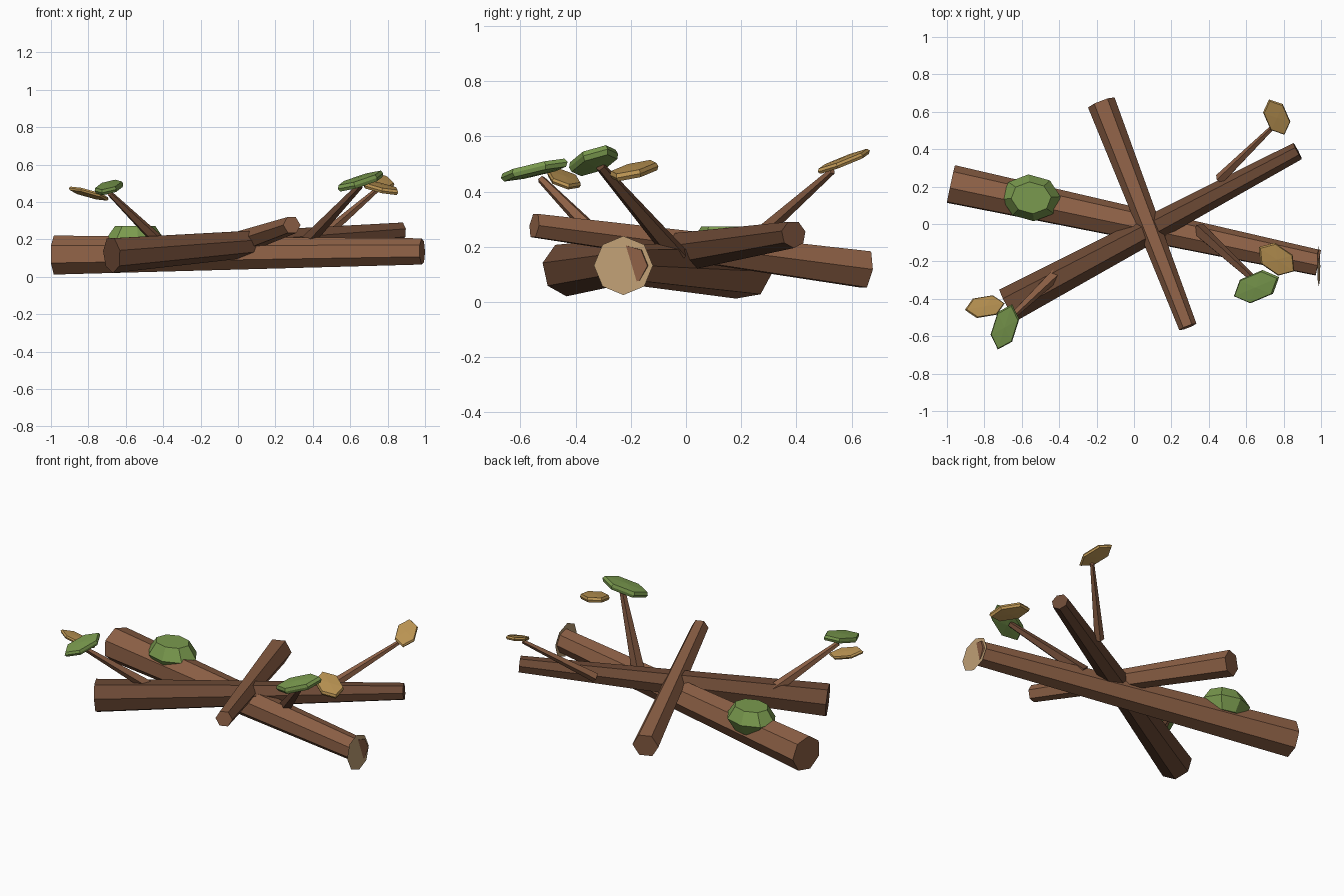
import bpy, bmesh, math
from mathutils import Vector

if "Cube" in bpy.data.objects:
    bpy.data.objects.remove(bpy.data.objects["Cube"])


def make_mat(name, hexcol):
    rgb = [int(hexcol[i:i + 2], 16) / 255 for i in (0, 2, 4)]
    lin = [c / 12.92 if c <= 0.04045 else ((c + 0.055) / 1.055) ** 2.4 for c in rgb]
    m = bpy.data.materials.new(name)
    m.diffuse_color = (*lin, 1)
    m.use_nodes = True
    m.node_tree.nodes["Principled BSDF"].inputs["Base Color"].default_value = m.diffuse_color
    return m


LIGHT = make_mat("light_bark", "8E6146")
DARK = make_mat("dark_bark", "6C4935")
CUT = make_mat("cut_wood", "BE9E74")
GREEN = make_mat("green_leaf", "7A9A4E")
TAN = make_mat("dry_leaf", "BD9654")


def finish(bm, name, mat):
    bmesh.ops.recalc_face_normals(bm, faces=bm.faces)
    me = bpy.data.meshes.new(name)
    bm.to_mesh(me)
    bm.free()
    me.materials.append(mat)
    ob = bpy.data.objects.new(name, me)
    bpy.context.collection.objects.link(ob)
    return ob


def ring(bm, centre, u, v, sides, phase=0.0):
    """Loop of verts around centre; u and v carry the radii."""
    out = []
    for i in range(sides):
        a = math.radians(phase) + 2 * math.pi * i / sides
        out.append(bm.verts.new(centre + u * math.cos(a) + v * math.sin(a)))
    return out


def bridge(bm, a, b):
    n = len(a)
    for i in range(n):
        bm.faces.new((a[i], a[(i + 1) % n], b[(i + 1) % n], b[i]))


def branch(name, p0, p1, r0, r1, sides, mat, phase=0.0):
    """Tapered low-poly branch between two points."""
    p0, p1 = Vector(p0), Vector(p1)
    d = (p1 - p0).normalized()
    side = Vector((0, 0, 1)).cross(d).normalized()
    up = d.cross(side)
    bm = bmesh.new()
    a = ring(bm, p0, side * r0, up * r0, sides, phase)
    b = ring(bm, p1, side * r1, up * r1, sides, phase)
    bridge(bm, a, b)
    bm.faces.new(a)
    bm.faces.new(b)
    return finish(bm, name, mat)


def leaf(name, centre, heading, slope, half_len, half_wid, half_thick, mat,
         sides=6, inset=0.93, dome=0.3, phase=0.0):
    """Faceted leaf plate lying in the plane dz = slope . (dx, dy)."""
    c = Vector(centre)
    n = Vector((-slope[0], -slope[1], 1)).normalized()
    h = Vector((*heading, 0)).normalized()
    u = Vector((h.x, h.y, h.x * slope[0] + h.y * slope[1])).normalized()
    v = n.cross(u)
    bm = bmesh.new()
    rings = []
    for k, off in ((inset, -1), (1, 0), (inset, 1)):
        rings.append(ring(bm, c + n * half_thick * off, u * half_len * k,
                          v * half_wid * k, sides, phase))
    bridge(bm, rings[0], rings[1])
    bridge(bm, rings[1], rings[2])
    for r, s in ((rings[0], -1), (rings[2], 1)):
        if dome == 0:
            bm.faces.new(r)
        else:
            tip = bm.verts.new(c + n * half_thick * s * (1 + dome))
            for i in range(sides):
                bm.faces.new((r[i], r[(i + 1) % sides], tip))
    return finish(bm, name, mat)


# Three crossed logs
branch("main_log", (-0.98, 0.21, 0.115), (0.985, -0.21, 0.135), 0.107, 0.072, 7, LIGHT, -106)
branch("dark_log", (-0.675, -0.435, 0.118), (0.875, 0.39, 0.245), 0.098, 0.05, 7, DARK, 166)
branch("top_log", (-0.175, 0.65, 0.118), (0.288, -0.55, 0.277), 0.076, 0.049, 6, LIGHT)

# Pale sawn plate on the end of the main log
bm = bmesh.new()
cut = ring(bm, Vector((0.988, -0.227, 0.132)), Vector((0, 0.107, 0)),
           Vector((-0.008, 0, 0.107)), 8)
bm.faces.new(cut)
finish(bm, "sawn_end", CUT)

# Twigs
branch("left_twig", (-0.42, -0.27, 0.185), (-0.685, -0.525, 0.445), 0.035, 0.015, 5, LIGHT)
branch("front_twig", (0.345, -0.03, 0.165), (0.655, -0.31, 0.49), 0.04, 0.018, 5, DARK)
branch("back_twig", (0.46, 0.24, 0.22), (0.755, 0.53, 0.475), 0.03, 0.013, 5, LIGHT)

# Thick leaf clump sitting on the main log
leaf("leaf_clump", (-0.55, 0.14, 0.2), (1, -0.1), (0, 0), 0.158, 0.125, 0.073,
     GREEN, sides=8, inset=0.68, dome=0, phase=10)

# Leaves at the twig tips
leaf("left_green_leaf", (-0.69, -0.55, 0.478), (0.3, 0.95), (0.13, 0.2),
     0.13, 0.07, 0.015, GREEN)
leaf("left_dry_leaf", (-0.798, -0.442, 0.445), (0.97, 0.16), (-0.25, -0.2),
     0.112, 0.062, 0.01, TAN)
leaf("front_green_leaf", (0.655, -0.335, 0.512), (0.9, 0.38), (0.27, 0.18),
     0.138, 0.08, 0.018, GREEN)
leaf("front_dry_leaf", (0.762, -0.188, 0.476), (0.8, -0.55), (-0.17, 0.17),
     0.118, 0.078, 0.014, TAN)
leaf("back_dry_leaf", (0.763, 0.572, 0.51), (-0.4, 0.92), (-0.12, 0.36),
     0.11, 0.066, 0.01, TAN)
